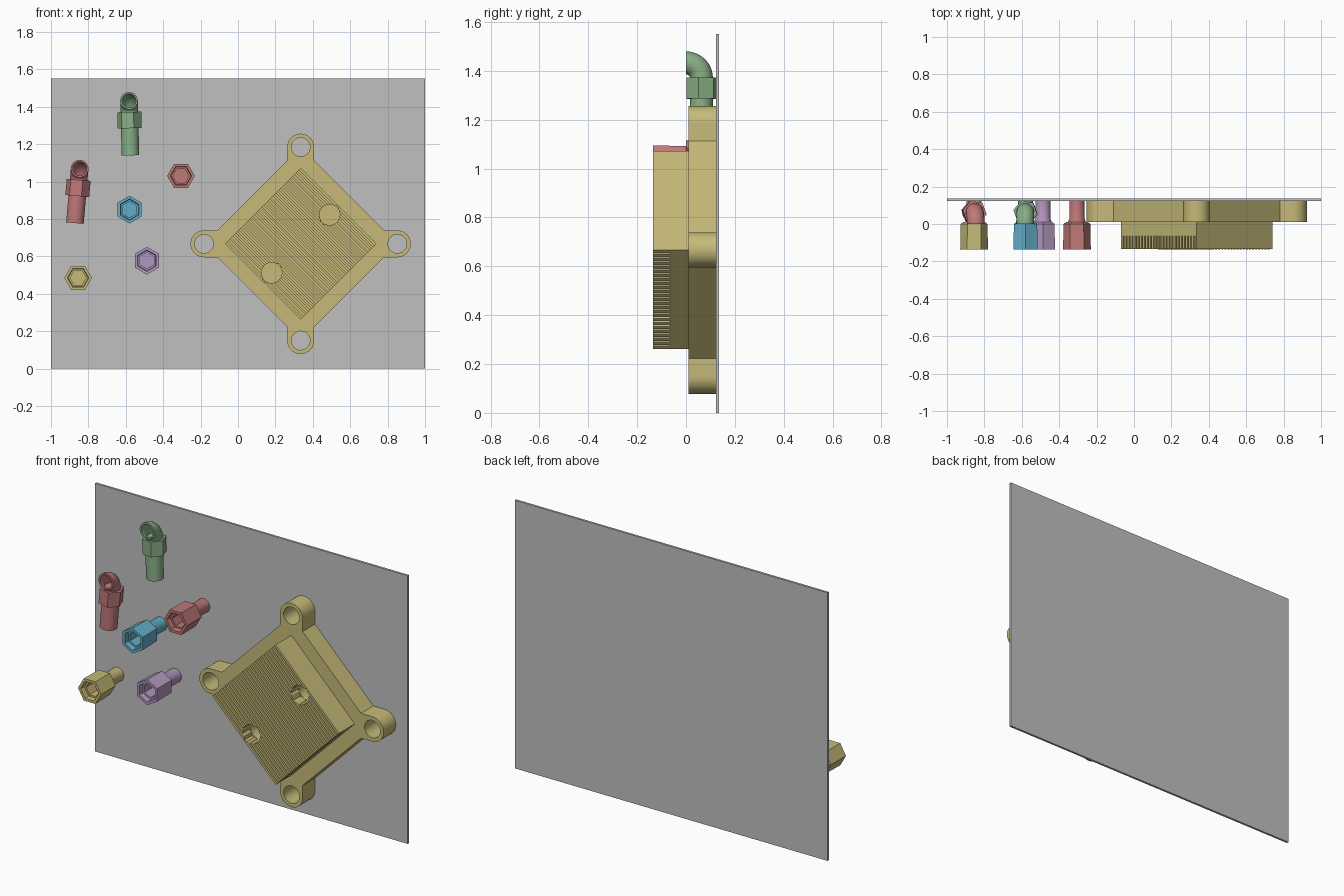
import bpy, bmesh
from math import sin, cos, pi, radians, sqrt
from mathutils import Vector, Matrix

cube = bpy.data.objects.get("Cube")
if cube:
    bpy.data.objects.remove(cube)


def material(name, rgb):
    m = bpy.data.materials.new(name)
    m.use_nodes = True
    m.diffuse_color = (*rgb, 1)
    m.node_tree.nodes["Principled BSDF"].inputs["Base Color"].default_value = (*rgb, 1)
    return m


GREY = material("panel grey", (0.53, 0.53, 0.53))
YELLOW = material("sand yellow", (0.57, 0.49, 0.19))
GREEN = material("soft green", (0.25, 0.43, 0.24))
RED = material("dusty red", (0.52, 0.19, 0.19))
BLUE = material("soft blue", (0.13, 0.42, 0.57))
PURPLE = material("soft purple", (0.45, 0.31, 0.52))


def add_object(name, data, mat):
    ob = bpy.data.objects.new(name, data)
    bpy.context.scene.collection.objects.link(ob)
    data.materials.clear()
    data.materials.append(mat)
    bpy.ops.object.select_all(action='DESELECT')
    ob.select_set(True)
    bpy.context.view_layer.objects.active = ob
    return ob


def plate(name, loops, y0, y1, mat):
    """Extrude closed x-z outlines (inner loops become holes) from y0 to y1."""
    cu = bpy.data.curves.new(name, 'CURVE')
    cu.dimensions, cu.fill_mode = '2D', 'BOTH'
    cu.extrude = (y1 - y0) / 2
    for loop in loops:
        s = cu.splines.new('POLY')
        s.points.add(len(loop) - 1)
        for p, (x, z) in zip(s.points, loop):
            p.co = (x, z, 0, 1)
        s.use_cyclic_u = True
    ob = add_object(name, cu, mat)
    bpy.ops.object.convert(target='MESH')
    ob = bpy.context.object
    me = ob.data
    bm = bmesh.new()
    bm.from_mesh(me)
    bmesh.ops.remove_doubles(bm, verts=bm.verts, dist=1e-5)
    bm.transform(Matrix.Translation((0, (y0 + y1) / 2, 0)) @ Matrix.Rotation(pi / 2, 4, 'X'))
    bmesh.ops.recalc_face_normals(bm, faces=bm.faces)
    bm.to_mesh(me)
    bm.free()
    bpy.ops.object.shade_smooth_by_angle(angle=radians(30))
    return ob


def loft(name, rings, sides, mat, place, turn=0):
    """Skin regular polygons; each ring is (centre, direction, radius)."""
    bm = bmesh.new()
    rows = []
    for centre, direction, r in rings:
        q = Vector((0, 0, 1)).rotation_difference(Vector(direction))
        rows.append([bm.verts.new(Vector(centre) + q @ Vector(
            (r * cos(turn + 2 * pi * i / sides), r * sin(turn + 2 * pi * i / sides), 0)))
            for i in range(sides)])
    for a, b in zip(rows, rows[1:]):
        for i in range(sides):
            j = (i + 1) % sides
            bm.faces.new((a[i], a[j], b[j], b[i]))
    bm.faces.new(rows[0])
    bm.faces.new(rows[-1])
    bmesh.ops.recalc_face_normals(bm, faces=bm.faces)
    bm.transform(place)
    me = bpy.data.meshes.new(name)
    bm.to_mesh(me)
    bm.free()
    ob = add_object(name, me, mat)
    bpy.ops.object.shade_smooth_by_angle(angle=radians(30))
    return ob


def straight(profile):
    return [((0, 0, h), (0, 0, 1), r) for h, r in profile]


def circle(cx, cz, r, n=40):
    return [(cx + r * cos(2 * pi * i / n), cz + r * sin(2 * pi * i / n)) for i in range(n)]


# Backing panel
plate("backing_panel", [[(-1, 0), (1, 0), (1, 1.55), (-1, 1.55)]], 0.122, 0.135, GREY)

# Mounting plate: diamond with four rounded ears and bolt holes
CX, CZ, EAR, EAR_R = 0.335, 0.667, 0.517, 0.072
outline, holes = [], []
for k in range(4):
    c, s = cos(k * pi / 2), sin(k * pi / 2)
    ear = [(EAR - EAR_R, -EAR_R)]
    ear += [(EAR + EAR_R * cos(a), EAR_R * sin(a))
            for a in (-pi / 2 + pi * i / 20 for i in range(21))]
    ear.append((EAR - EAR_R, EAR_R))
    outline += [(CX + c * u - s * v, CZ + s * u + c * v) for u, v in ear]
    holes.append(circle(CX + c * EAR, CZ + s * EAR, 0.05))
plate("mounting_plate", [outline] + holes, 0.01, 0.122, YELLOW)

# Raised square body with two round ports
HALF = 0.405
PORT_R, PORT = 0.055, 0.155
diamond = [(CX + HALF, CZ), (CX, CZ + HALF), (CX - HALF, CZ), (CX, CZ - HALF)]
ports = [circle(CX + d, CZ + d, PORT_R) for d in (PORT, -PORT)]
plate("cooler_body", [diamond] + ports, -0.065, 0.01, YELLOW)


# Cooling fins, split where they meet the ports
def tilt(u, v):
    return CX + (u + v) / sqrt(2), CZ + (v - u) / sqrt(2)


def port_half_width(v):
    d = min(abs(v - PORT * sqrt(2)), abs(v + PORT * sqrt(2)))
    return sqrt(max(PORT_R ** 2 - d ** 2, 0))


FINS, SIDE = 25, HALF / sqrt(2)
gap = 0.009
thick = (2 * SIDE - gap * (FINS - 1)) / FINS
fins = []
for i in range(FINS):
    v0 = -SIDE + i * (thick + gap)
    v1 = v0 + thick
    w0, w1 = port_half_width(v0), port_half_width(v1)
    if w0 + w1 > 0:
        for s in (-1, 1):
            fins.append([tilt(s * SIDE, v0), tilt(s * w0, v0),
                         tilt(s * w1, v1), tilt(s * SIDE, v1)])
    else:
        fins.append([tilt(-SIDE, v0), tilt(SIDE, v0), tilt(SIDE, v1), tilt(-SIDE, v1)])
plate("cooling_fins", fins, -0.135, -0.065, YELLOW)


# Straight fittings: socketed hex head with a round neck into the panel
def straight_fitting(label, x, z, turn, mat):
    place = Matrix.Translation((x, 0, z)) @ Matrix.Rotation(pi / 2, 4, 'X')
    head = [(-0.012, 0.055), (0.0, 0.072), (0.135, 0.074), (0.135, 0.057),
            (0.105, 0.054), (0.105, 0.043), (0.03, 0.043)]
    loft(label + "_hex_head", straight(head), 6, mat, place, turn)
    neck = [(-0.125, 0.04), (-0.03, 0.04), (-0.012, 0.047), (0.01, 0.047)]
    loft(label + "_neck", straight(neck), 32, mat, place)


straight_fitting("yellow_fitting", -0.855, 0.485, 0, YELLOW)
straight_fitting("red_fitting", -0.305, 1.03, 0, RED)
straight_fitting("blue_fitting", -0.58, 0.85, pi / 6, BLUE)
straight_fitting("purple_fitting", -0.487, 0.577, pi / 6, PURPLE)


# Elbow fittings: upright pipe, hex collar and a hollow bend facing forward
def elbow_fitting(label, x, z, lean, mat):
    place = Matrix.Translation((x, 0.063, z)) @ Matrix.Rotation(lean, 4, 'Y')
    loft(label + "_pipe", straight([(0, 0.047), (0.15, 0.047)]), 32, mat, place)
    loft(label + "_hex_collar", straight([(0.145, 0.065), (0.232, 0.065)]), 6, mat,
         place, radians(-10))
    bend, steps = 0.062, 12

    def arc(r, order):
        return [((0, -bend + bend * cos(a), 0.23 + bend * sin(a)), (0, -sin(a), cos(a)), r)
                for a in (pi / 2 * i / steps for i in order)]
    rings = arc(0.047, range(steps + 1)) + arc(0.037, range(steps, 0, -1))
    loft(label + "_bend", rings, 32, mat, place)


elbow_fitting("green_elbow", -0.575, 1.14, radians(-1.5), GREEN)
elbow_fitting("red_elbow", -0.872, 0.778, radians(5), RED)
